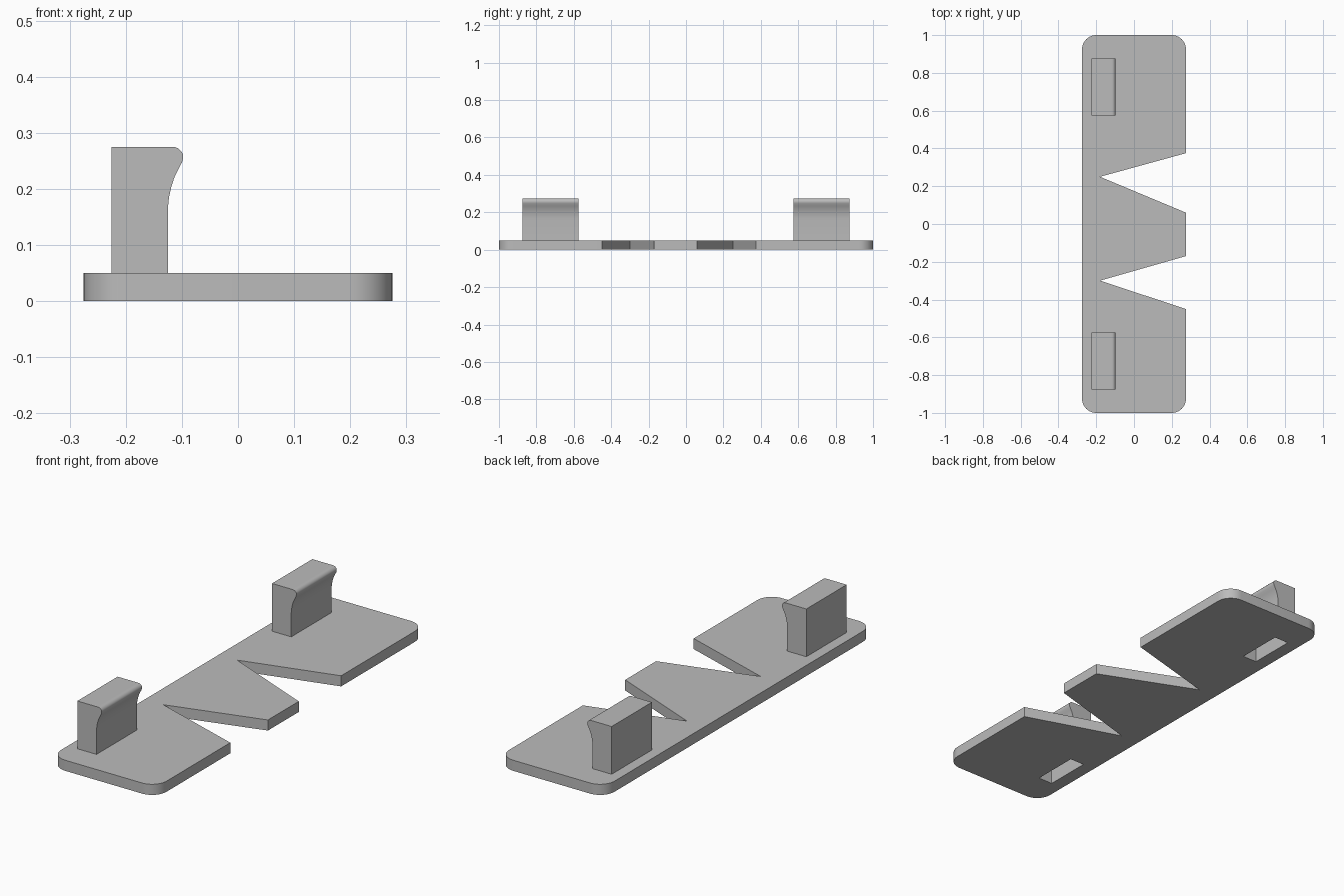
import bpy, bmesh, math
from mathutils import Vector

if "Cube" in bpy.data.objects:
    bpy.data.objects.remove(bpy.data.objects["Cube"], do_unlink=True)

grey = bpy.data.materials.new("plain grey")
grey.use_nodes = True
grey.diffuse_color = (0.5, 0.5, 0.5, 1)
grey.node_tree.nodes["Principled BSDF"].inputs["Base Color"].default_value = (0.5, 0.5, 0.5, 1)


def extrude(name, points, direction):
    """Solid made by sweeping a closed outline along a direction."""
    bm = bmesh.new()
    face = bm.faces.new([bm.verts.new(p) for p in points])
    new = bmesh.ops.extrude_face_region(bm, geom=[face])["geom"]
    bmesh.ops.translate(bm, vec=Vector(direction),
                        verts=[v for v in new if isinstance(v, bmesh.types.BMVert)])
    bmesh.ops.recalc_face_normals(bm, faces=bm.faces)
    mesh = bpy.data.meshes.new(name)
    bm.to_mesh(mesh)
    bm.free()
    mesh.materials.append(grey)
    obj = bpy.data.objects.new(name, mesh)
    bpy.context.collection.objects.link(obj)
    return obj


def activate(obj):
    bpy.ops.object.select_all(action='DESELECT')
    obj.select_set(True)
    bpy.context.view_layer.objects.active = obj


def cut(obj, cutter):
    activate(obj)
    mod = obj.modifiers.new("slot", 'BOOLEAN')
    mod.operation = 'DIFFERENCE'
    mod.solver = 'EXACT'
    mod.object = cutter
    bpy.ops.object.modifier_apply(modifier=mod.name)


def corner(cx, cy, start, radius=0.075, steps=10):
    """Quarter-round corner, counter-clockwise from the start angle."""
    return [(cx + radius * math.cos(a), cy + radius * math.sin(a), 0)
            for a in (math.radians(start + 90 * i / steps) for i in range(steps + 1))]


# Base plate: rounded rectangle with two V notches in one long edge
HX, HY, R, THICK = 0.275, 1.0, 0.075, 0.05
outline = corner(HX - R, -HY + R, 270)
for low, tip, high in ((-0.45, -0.30, -0.17), (0.06, 0.25, 0.375)):
    outline += [(HX, low, 0), (-0.18, tip, 0), (HX, high, 0)]
outline += corner(HX - R, HY - R, 0)
outline += corner(-HX + R, HY - R, 90)
outline += corner(-HX + R, -HY + R, 180)
plate = extrude("base_plate", outline, (0, 0, THICK))

# Clip side profile: straight post with a curved, rounded hook at the top
profile = [(-0.225, THICK), (-0.125, THICK), (-0.125, 0.165), (-0.123, 0.185),
           (-0.119, 0.203), (-0.114, 0.219), (-0.107, 0.234), (-0.100, 0.247),
           (-0.098, 0.254), (-0.098, 0.261), (-0.101, 0.267), (-0.106, 0.272),
           (-0.112, 0.2745), (-0.120, 0.275), (-0.225, 0.275)]

parts = [plate]
for name, y in (("front_clip", -0.725), ("back_clip", 0.725)):
    clip = extrude(name, [(x, y - 0.15, z) for x, z in profile], (0, 0.3, 0))
    # Hollow slot, open on the underside
    ring = [(-0.2125, -1), (-0.1375, -1), (-0.1375, 1), (-0.2125, 1)]
    cutter = extrude("slot_cutter", [(x, y + s * 0.1125, -0.05) for x, s in ring], (0, 0, 0.25))
    cut(plate, cutter)
    cut(clip, cutter)
    bpy.data.objects.remove(cutter, do_unlink=True)
    parts.append(clip)

for obj in parts:
    activate(obj)
    bpy.ops.object.shade_smooth_by_angle(angle=math.radians(30))
